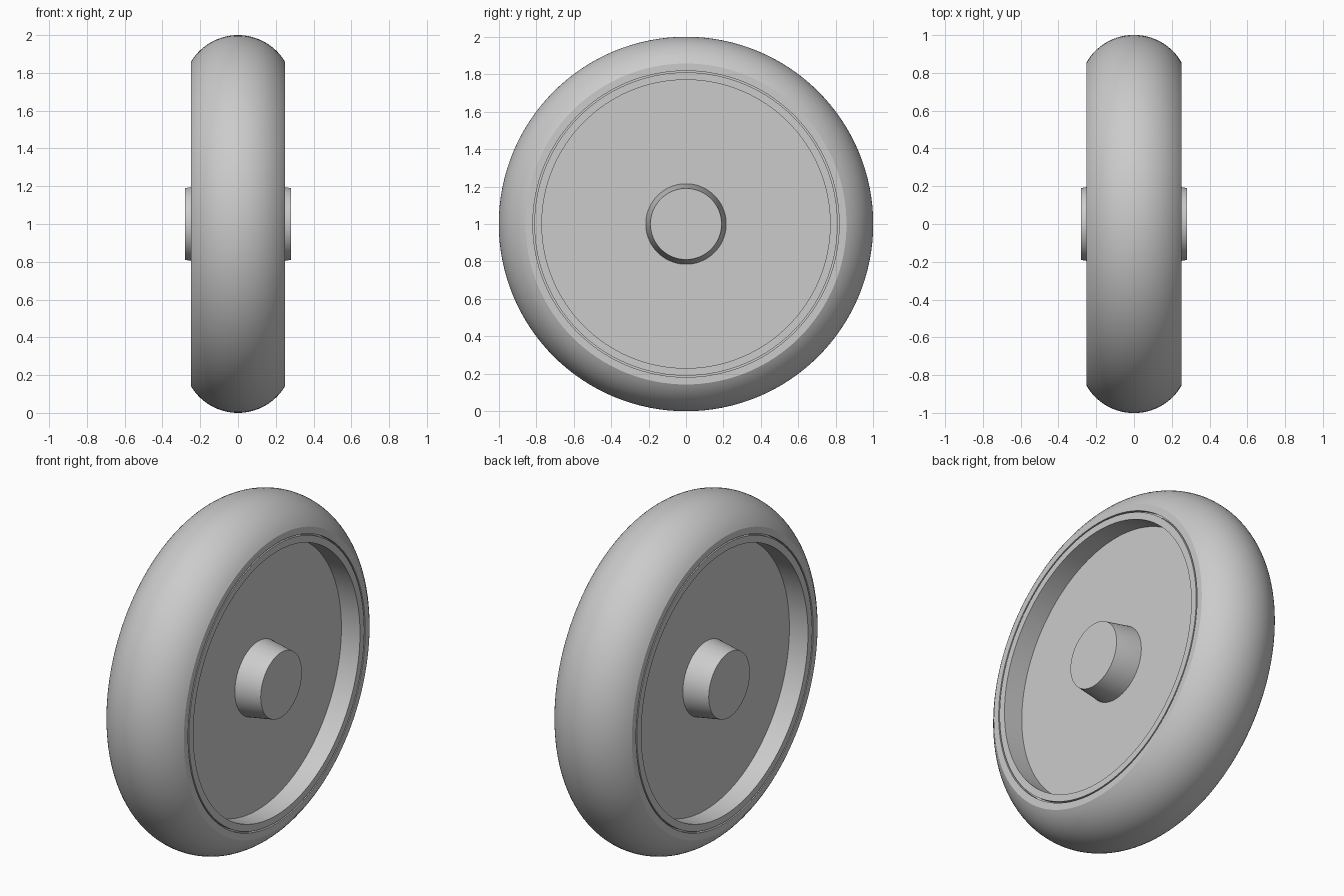
import bpy
import bmesh
import math
from mathutils import Matrix

if "Cube" in bpy.data.objects:
    bpy.data.objects.remove(bpy.data.objects["Cube"])

SEGMENTS = 128
HALF_WIDTH = 0.25      # side faces of tyre and rim
WEB = 0.13             # half thickness of the central disc
CENTRE = (0, 0, 1)

grey = bpy.data.materials.new("light_grey")
grey.use_nodes = True
grey.diffuse_color = (0.6, 0.6, 0.6, 1)
grey.node_tree.nodes["Principled BSDF"].inputs["Base Color"].default_value = (0.6, 0.6, 0.6, 1)


def lathe(name, profile, closed=False):
    """Revolve (x, radius) points around the x axis."""
    bm = bmesh.new()
    verts = [bm.verts.new((x, 0, r)) for x, r in profile]
    pairs = list(zip(verts, verts[1:]))
    if closed:
        pairs.append((verts[-1], verts[0]))
    edges = [bm.edges.new(p) for p in pairs]
    bmesh.ops.spin(bm, geom=verts + edges, cent=(0, 0, 0), axis=(1, 0, 0),
                   angle=math.tau, steps=SEGMENTS)
    bmesh.ops.remove_doubles(bm, verts=bm.verts, dist=0.0001)
    bmesh.ops.recalc_face_normals(bm, faces=bm.faces)
    mesh = bpy.data.meshes.new(name)
    bm.to_mesh(mesh)
    bm.free()
    mesh.materials.append(grey)
    obj = bpy.data.objects.new(name, mesh)
    obj.location = CENTRE
    bpy.context.collection.objects.link(obj)
    bpy.ops.object.select_all(action="DESELECT")
    obj.select_set(True)
    bpy.context.view_layer.objects.active = obj
    bpy.ops.object.shade_smooth_by_angle(angle=math.radians(30))
    return obj


def mirrored(half):
    """Complete a profile running from +x towards the middle."""
    return half + [(-x, r) for x, r in reversed(half)]


# Tyre: rounded tread, flat side walls, seated on the rim below a thin groove
shoulder, seat = 0.857, 0.818
rise = 1 - shoulder
arc_radius = (HALF_WIDTH ** 2 + rise ** 2) / (2 * rise)
sweep = math.asin(HALF_WIDTH / arc_radius)
tread = []
for i in range(33):
    a = sweep * (1 - i / 16)
    tread.append((arc_radius * math.sin(a), 1 - arc_radius + arc_radius * math.cos(a)))
lathe("tyre", [(HALF_WIDTH, seat)] + tread + [(-HALF_WIDTH, seat)], closed=True)

# Rim and central disc, with a raised seat that closes the groove
groove_floor = HALF_WIDTH - 0.02
lathe("rim", mirrored([(WEB, 0), (WEB, 0.77), (HALF_WIDTH, 0.77), (HALF_WIDTH, 0.81),
                       (groove_floor, 0.81), (groove_floor, seat)]))

# Tapered hub on each side
for side, label in ((1, "left"), (-1, "right")):
    lathe("hub_" + label, [(side * (WEB - 0.01), 0), (side * (WEB - 0.01), 0.215),
                           (side * WEB, 0.215), (side * 0.28, 0.19), (side * 0.28, 0)])
